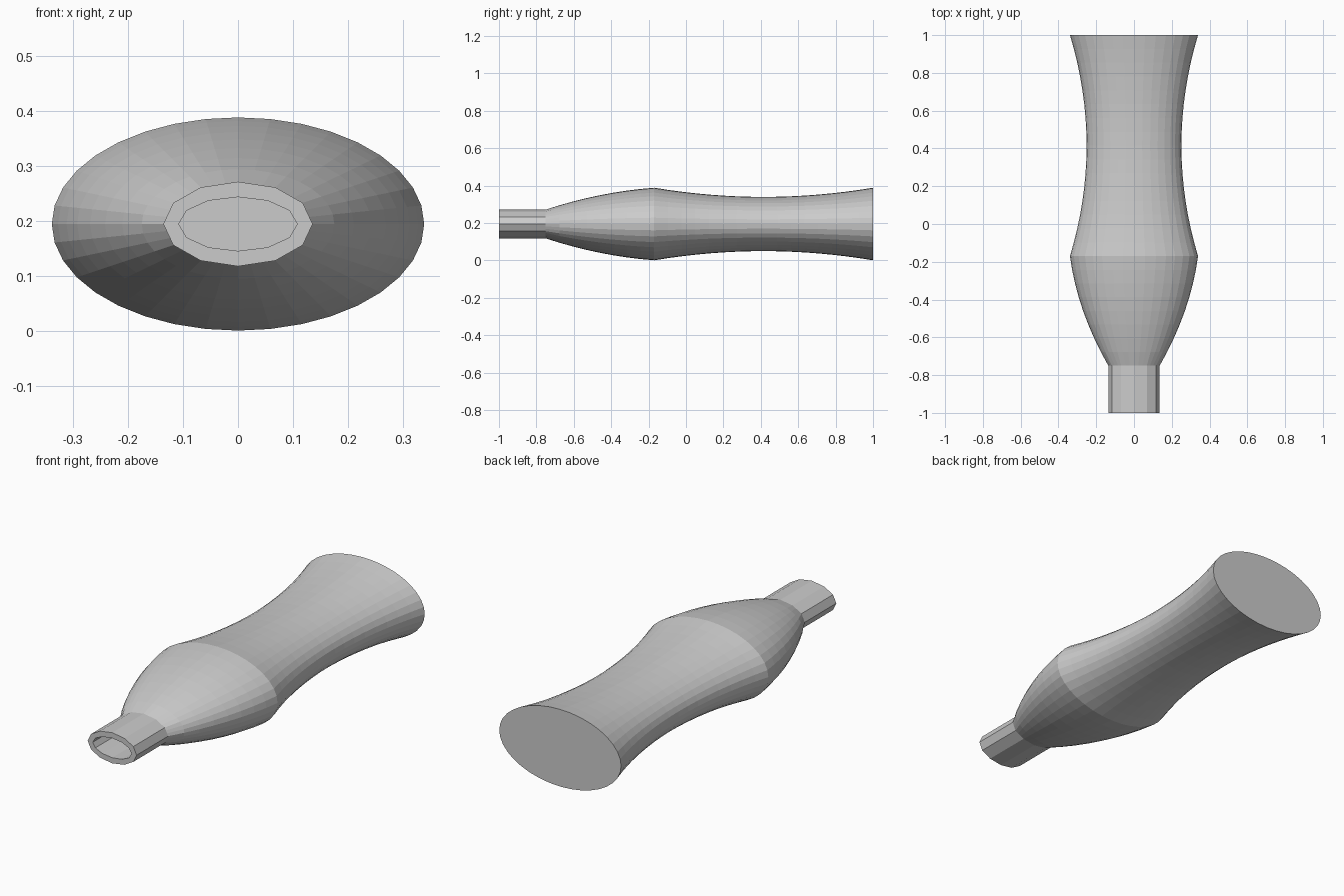
import bpy, bmesh, math

if "Cube" in bpy.data.objects:
    bpy.data.objects.remove(bpy.data.objects["Cube"])

SIDES, NECK_SIDES, WALL = 36, 12, 0.028
ZC = 0.195                      # height of the bottle axis


def ellipse(i, rx, rz, coarse):
    """Point i of an elliptical ring; coarse rings follow a 12-sided outline."""
    def pt(a):
        return rx * math.cos(a), rz * math.sin(a)
    if not coarse:
        return pt(2 * math.pi * i / SIDES)
    per = SIDES // NECK_SIDES
    k, f = i // per, (i % per) / per
    a = pt(2 * math.pi * k / NECK_SIDES)
    b = pt(2 * math.pi * (k + 1) / NECK_SIDES)
    return a[0] + (b[0] - a[0]) * f, a[1] + (b[1] - a[1]) * f


# Outer profile: (y, half width, half height, coarse ring)
NECK, FULL, WAIST = (0.136, 0.077), (0.339, 0.194), (0.251, 0.145)
outer = []
for n in range(9):              # bulging shoulder
    t = n / 8
    s = t + 0.63 * t * (1 - t)
    outer.append((-0.75 + 0.58 * t, NECK[0] + (FULL[0] - NECK[0]) * s,
                  NECK[1] + (FULL[1] - NECK[1]) * s, n == 0))
for n in range(1, 17):          # waisted body
    t = n / 16
    s = (2 * t - 1) ** 2
    outer.append((-0.17 + 1.17 * t, WAIST[0] + (FULL[0] - WAIST[0]) * s,
                  WAIST[1] + (FULL[1] - WAIST[1]) * s, False))
outer.insert(0, (-1.0, *NECK, True))   # straight neck

# Hollow inside: same profile pulled in by the wall thickness
inner = [(min(y, 1 - WALL), rx - WALL, rz - WALL, c) for y, rx, rz, c in outer]

# Loft from the outer base to the lip and back inside
bm = bmesh.new()
rings = []
for y, rx, rz, c in outer[::-1] + inner:
    ring = []
    for i in range(SIDES):
        x, z = ellipse(i, rx, rz, c)
        ring.append(bm.verts.new((x, y, ZC + z)))
    rings.append(ring)
for a, b in zip(rings, rings[1:]):
    for i in range(SIDES):
        j = (i + 1) % SIDES
        bm.faces.new((a[i], a[j], b[j], b[i]))
bm.faces.new(rings[0])          # flat base
bm.faces.new(rings[-1])         # inside floor
bmesh.ops.recalc_face_normals(bm, faces=bm.faces)

mesh = bpy.data.meshes.new("bottle")
bm.to_mesh(mesh)
bm.free()
bottle = bpy.data.objects.new("bottle", mesh)
bpy.context.collection.objects.link(bottle)
